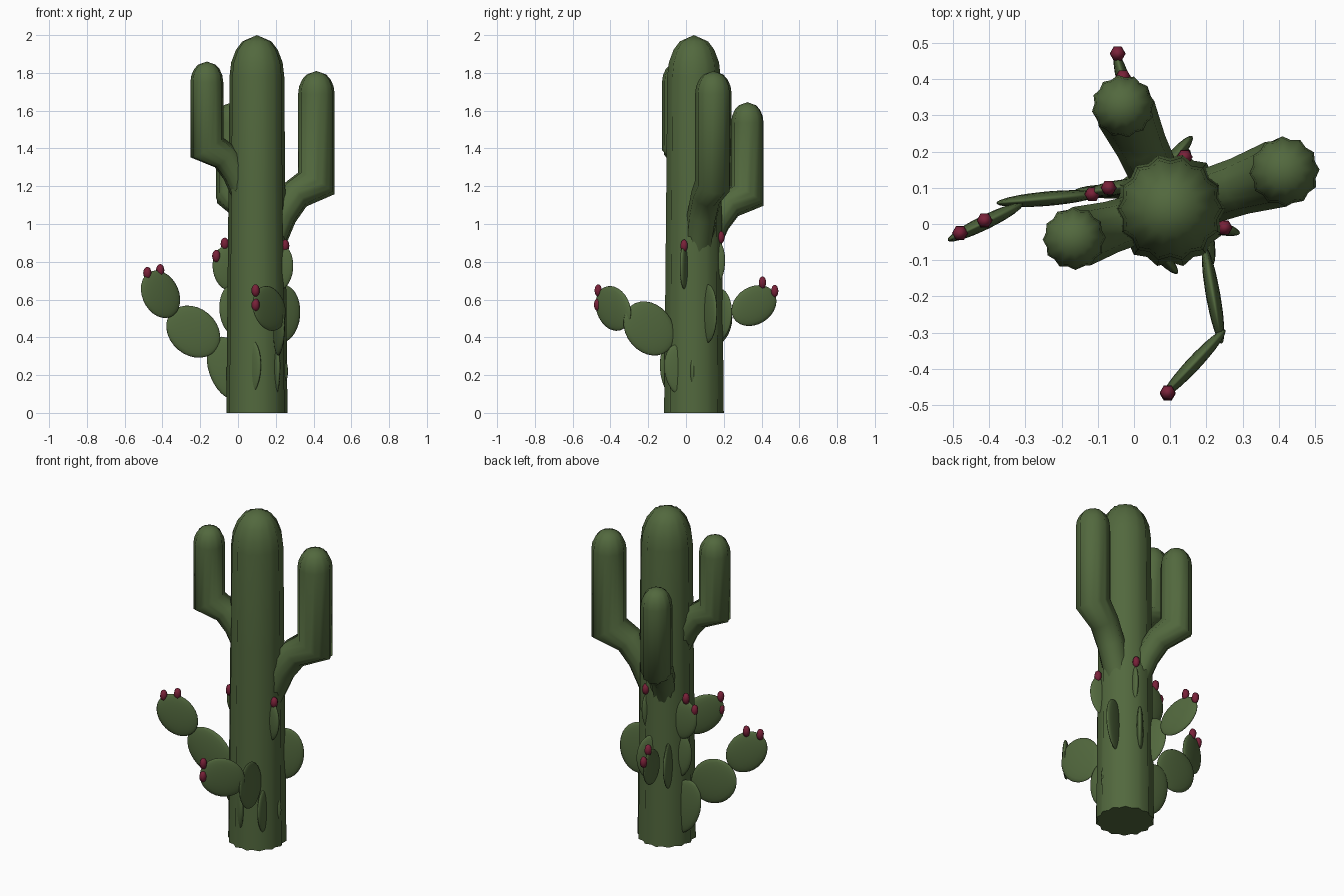
import bpy, bmesh, math
from mathutils import Vector, Matrix

if "Cube" in bpy.data.objects:
    bpy.data.objects.remove(bpy.data.objects["Cube"])

def material(name, col):
    m = bpy.data.materials.new(name)
    m.diffuse_color = (*col, 1)
    m.use_nodes = True
    m.node_tree.nodes["Principled BSDF"].inputs["Base Color"].default_value = m.diffuse_color
    return m

GREEN = material("cactus_green", (0.085, 0.14, 0.048))
RED = material("fruit_red", (0.19, 0.015, 0.04))
CENTRE = Vector((0.1, 0.042, 0))

def finish(name, bm, mat):
    bmesh.ops.recalc_face_normals(bm, faces=bm.faces)
    for f in bm.faces:
        f.smooth = len(f.verts) < 5
    me = bpy.data.meshes.new(name)
    bm.to_mesh(me)
    bm.free()
    me.materials.append(mat)
    ob = bpy.data.objects.new(name, me)
    bpy.context.collection.objects.link(ob)
    return ob

def ribbed_tube(name, path, out, ribs, tip):
    """Sweep a star section along (distance, z, radius) points; mitred bends, domed tip."""
    side = Vector((-out.y, out.x, 0))
    pts = [CENTRE + out * d + Vector((0, 0, z)) for d, z, r in path]
    bm = bmesh.new()
    rings = []
    n = ribs * 2
    for i, (p, (d, z, r)) in enumerate(zip(pts, path)):
        a = (p - pts[i - 1]).normalized() if i else (pts[1] - p).normalized()
        b = (pts[i + 1] - p).normalized() if i < len(pts) - 1 else a
        t = (a + b).normalized()
        nrm = t.cross(side) / max(t.dot(a), 0.5)
        ring = []
        for k in range(n):
            q = r * (1 if k % 2 else 0.91)
            an = math.tau * k / n
            ring.append(bm.verts.new(p + side * q * math.cos(an) + nrm * q * math.sin(an)))
        rings.append(ring)
    for r0, r1 in zip(rings, rings[1:]):
        for k in range(n):
            bm.faces.new((r0[k], r0[(k + 1) % n], r1[(k + 1) % n], r1[k]))
    bm.faces.new(rings[0])
    top = bm.verts.new(pts[-1] + Vector((0, 0, tip)))
    for k in range(n):
        bm.faces.new((rings[-1][k], rings[-1][(k + 1) % n], top))
    return finish(name, bm, GREEN)

def dome(d, top, r, h):
    # rings of a rounded tip, ending just below the pole
    return [(d, top - h + h * math.sin(a), r * math.cos(a))
            for a in (math.radians(x) for x in (0, 20, 40, 58))]

# Trunk
ribbed_tube("trunk", [(0, 0, 0.162), (0, 0.6, 0.156), (0, 1.2, 0.15)] + dome(0, 2.0, 0.145, 0.22),
            Vector((1, 0, 0)), 14, 0.22 * (1 - math.sin(math.radians(58))))

# Arms: tip centre x, y, elbow height, top, radius, bend size
for name, x, y, ez, top, r, k in (("right_arm", 0.415, 0.145, 1.215, 1.81, 0.097, 1.0),
                                  ("left_arm", -0.165, -0.04, 1.405, 1.86, 0.087, 0.8),
                                  ("back_arm", -0.03, 0.325, 1.15, 1.645, 0.087, 0.85)):
    v = Vector((x, y, 0)) - CENTRE
    d = v.length
    h = r * 1.25
    path = [(0.22 * d, ez - 0.34 * k, r * 0.75), (0.42 * d, ez - 0.17 * k, r * 0.82),
            (0.65 * d, ez - 0.06 * k, r * 0.85), (d, ez, r)] + dome(d, top, r, h)
    ribbed_tube(name, path, v.normalized(), 12, h * (1 - math.sin(math.radians(58))))

def ellipsoid(name, matrix, seg, rings, mat):
    bm = bmesh.new()
    bmesh.ops.create_uvsphere(bm, u_segments=seg, v_segments=rings, radius=1, matrix=matrix)
    return finish(name, bm, mat)

# Flat pads: x, y, z, heading, lean from vertical, half length, half width
PADS = [
    (-0.05, 0.09, 0.235, 180, 20, 0.175, 0.105),
    (-0.237, 0.07, 0.43, 185, 50, 0.155, 0.125),
    (-0.41, 0.005, 0.628, 206, 35, 0.135, 0.105),
    (0.2, -0.03, 0.225, -80, 10, 0.14, 0.085),
    (0.218, -0.195, 0.447, -80, 40, 0.155, 0.125),
    (0.165, -0.385, 0.553, 227, 55, 0.135, 0.11),
    (0.01, 0.15, 0.49, 110, 10, 0.14, 0.1),
    (-0.02, 0.36, 0.568, 105, 60, 0.13, 0.1),
    (0.1, 0.17, 0.52, 50, 5, 0.14, 0.095),
    (0.13, 0.15, 0.79, 70, 5, 0.125, 0.06),
    (-0.015, 0.1, 0.545, 190, 5, 0.14, 0.085),
    (-0.05, 0.1, 0.765, 190, 10, 0.12, 0.085),
    (0.23, 0.115, 0.525, 25, 5, 0.155, 0.11),
    (0.215, -0.005, 0.77, -15, 5, 0.125, 0.08),
    (0.06, -0.07, 0.24, -48, 5, 0.15, 0.09),
    (0.19, 0.03, 0.22, 5, 0, 0.12, 0.075),
]
for i, (x, y, z, az, tilt, hl, hw) in enumerate(PADS):
    m = (Matrix.Translation((x, y, z)) @ Matrix.Rotation(math.radians(az), 4, 'Z')
         @ Matrix.Rotation(math.radians(tilt), 4, 'Y') @ Matrix.Diagonal((hw, 0.02, hl, 1)))
    ellipsoid(f"pad_{i + 1}", m, 20, 14, GREEN)

# Fruits on the pad rims
FRUITS = [(-0.48, -0.025, 0.74), (-0.412, 0.01, 0.755), (0.093, -0.465, 0.648), (0.093, -0.468, 0.572),
          (-0.045, 0.47, 0.645), (-0.03, 0.405, 0.69), (-0.07, 0.1, 0.895), (-0.115, 0.082, 0.83),
          (0.25, -0.01, 0.885), (0.14, 0.185, 0.93)]
for i, p in enumerate(FRUITS):
    m = (Matrix.Translation(p) @ Matrix.Rotation(math.radians(30), 4, 'Z')
         @ Matrix.Diagonal((0.022, 0.022, 0.033, 1)))
    ellipsoid(f"fruit_{i + 1}", m, 6, 8, RED)
